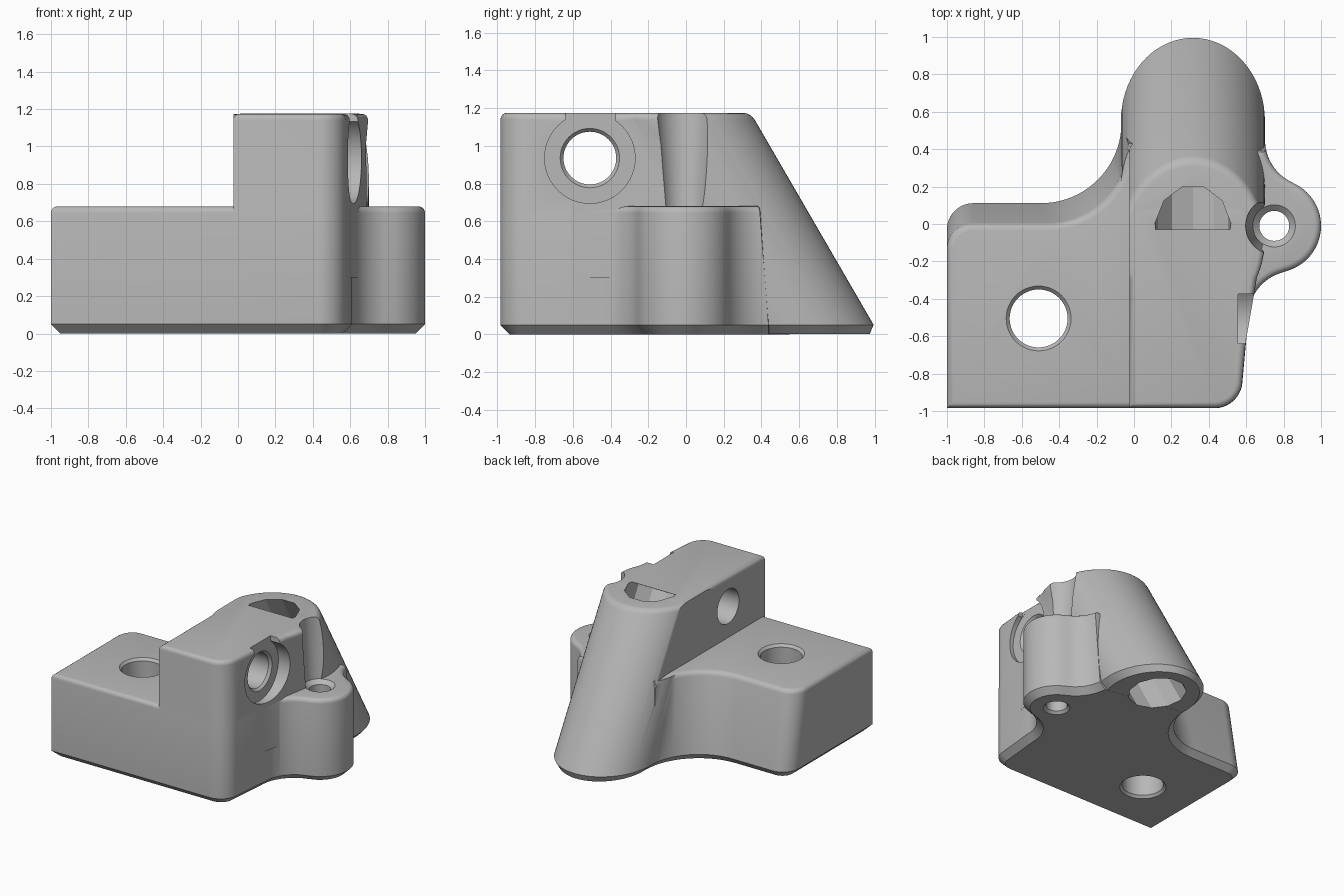
import bpy, bmesh
from math import sin, cos, pi, radians
from mathutils import Vector

cube = bpy.data.objects.get("Cube")
if cube:
    bpy.data.objects.remove(cube)

grey = bpy.data.materials.new("light grey plastic")
grey.use_nodes = True
colour = (0.48, 0.48, 0.48, 1)
grey.diffuse_color = colour
grey.node_tree.nodes["Principled BSDF"].inputs["Base Color"].default_value = colour


def arc(cx, cy, r, a, b, n=12):
    return [(cx + r * cos(radians(a + (b - a) * i / n)),
             cy + r * sin(radians(a + (b - a) * i / n))) for i in range(n + 1)]


def inset(points, d, is_open):
    """Move every edge of a counter-clockwise outline inwards by d."""
    out = []
    last = len(points) - 1
    for i, p in enumerate(points):
        p = Vector(p)
        e1 = (p - Vector(points[i - 1])).normalized()
        e2 = (Vector(points[(i + 1) % len(points)]) - p).normalized()
        if is_open and i == 0:
            e1 = e2
        if is_open and i == last:
            e2 = e1
        n1, n2 = Vector((-e1.y, e1.x)), Vector((-e2.y, e2.x))
        out.append(p + (n1 + n2) * d / (1 + n1.dot(n2)))
    return out


def loft(name, rings):
    """Skin a stack of closed rings and cap both ends."""
    bm = bmesh.new()
    rows = [[bm.verts.new(p) for p in ring] for ring in rings]
    for low, high in zip(rows, rows[1:]):
        for i in range(len(low)):
            bm.faces.new((low[i - 1], low[i], high[i], high[i - 1]))
    bm.faces.new(rows[0])
    bm.faces.new(rows[-1])
    bmesh.ops.recalc_face_normals(bm, faces=bm.faces)
    mesh = bpy.data.meshes.new(name)
    bm.to_mesh(mesh)
    bm.free()
    mesh.materials.append(grey)
    ob = bpy.data.objects.new(name, mesh)
    bpy.context.collection.objects.link(ob)
    return ob


def rounded(name, outline, bottom, top, chamfer, is_open=False, fillet=0.035):
    """Solid from outline(z), chamfered below and filleted on top."""
    levels = [(bottom, chamfer)] if chamfer else []
    levels.append((bottom + chamfer, 0))
    for i in range(5):
        a = pi / 2 * i / 4
        levels.append((top - fillet * (1 - sin(a)), fillet * (1 - cos(a))))
    return loft(name, [[(p[0], p[1], z) for p in inset(outline(z), d, is_open)]
                       for z, d in levels])


def turned(name, origin, axis, profile, sides=48):
    """Round solid from (distance along axis, radius) pairs."""
    w = Vector(axis).normalized()
    u = Vector((0, 1, 0)) if abs(w.x) > 0.5 else Vector((1, 0, 0))
    v = w.cross(u)
    angles = [2 * pi * i / sides + pi / 2 for i in range(sides)]
    return loft(name, [[Vector(origin) + w * h + (u * cos(a) + v * sin(a)) * r
                        for a in angles] for h, r in profile])


def box(name, x, y, z):
    return loft(name, [[(x[0], y[0], h), (x[1], y[0], h),
                        (x[1], y[1], h), (x[0], y[1], h)] for h in z])


def combine(target, other, operation):
    other.hide_render = True
    mod = target.modifiers.new("join", 'BOOLEAN')
    mod.operation, mod.object, mod.solver = operation, other, 'EXACT'
    bpy.context.view_layer.objects.active = target
    bpy.ops.object.modifier_apply(modifier=mod.name)
    bpy.data.objects.remove(other)


# Base plate with leaning back wall and side lug; its open end lies in the tube
def base_outline(z):
    t = z / 0.68
    back = 0.12 * (1 - t)
    return (arc(-0.5 + 0.04 * t, back + 0.43, 0.43, 0, -90, 20)
            + arc(-0.86, back - 0.14, 0.14, 90, 180)
            + [(-1, -0.985)] + arc(0.43, -0.835, 0.15, -90, -8)
            + [(0.6, -0.62)]
            + arc(0.86, -0.5, 0.25, 184, 104)
            + arc(0.75, -0.01, 0.25, -74, 63, 24)
            + arc(0.95, 0.45, 0.25, 244, 182 + 12 * t))


# Raised block along the right side
def block_outline(z):
    return ([(-0.025, -0.984)] + arc(0.429, -0.834, 0.15, -90, -8)
            + [(0.599, -0.62), (0.69, -0.1), (0.6, 0.1), (-0.025, 0.1)])


# Leaning tube
def tube_outline(z):
    return [(x, y + (y - 0.58) * 0.155 - 0.58 * z)
            for x, y in arc(0.315, 0.58, 0.385, 0, 355, 71)]


body = rounded("bracket_body", base_outline, 0, 0.68, 0.05, True)
block = rounded("raised_block", block_outline, 0.3, 1.175, 0)
tube = rounded("leaning_tube", tube_outline, 0.001, 1.174, 0.05)
combine(tube, box("tube_trim", (-1, -0.024), (-1, 1), (0.67, 2)), 'DIFFERENCE')
combine(body, block, 'UNION')
combine(body, tube, 'UNION')

# Vertical bolt hole in the base
combine(body, turned("base_hole", (-0.51, -0.505, 0), (0, 0, 1),
                     [(-0.02, 0.192), (0.02, 0.155), (0.66, 0.155),
                      (0.70, 0.192)]), 'DIFFERENCE')
# Lug screw hole with tapered driver clearance above
combine(body, turned("lug_hole", (0.75, -0.01, 0), (0, 0, 1),
                     [(-0.02, 0.12), (0.02, 0.08), (0.65, 0.08),
                      (0.682, 0.115), (1.3, 0.163)]), 'DIFFERENCE')
# Cross hole with a washer seat open at the top
combine(body, turned("cross_hole", (0, -0.51, 0.935), (1, 0, 0),
                     [(-0.3, 0.14), (0.535, 0.14), (0.575, 0.175)]), 'DIFFERENCE')
combine(body, turned("washer_seat", (0, -0.51, 0.935), (1, 0, 0),
                     [(0.555, 0.24), (1, 0.24)]), 'DIFFERENCE')
combine(body, box("seat_opening", (0.556, 1), (-0.64, -0.375), (1.1, 1.3)),
        'DIFFERENCE')
# Faceted socket up the tube
combine(body, turned("tube_socket", (0.315, -0.03, 1.175), (0, 0.5, -0.866),
                     [(0, 0.205), (1.7, 0.205)], 11), 'DIFFERENCE')

bpy.ops.object.select_all(action='DESELECT')
body.select_set(True)
bpy.context.view_layer.objects.active = body
bpy.ops.object.shade_smooth_by_angle(angle=radians(30))
